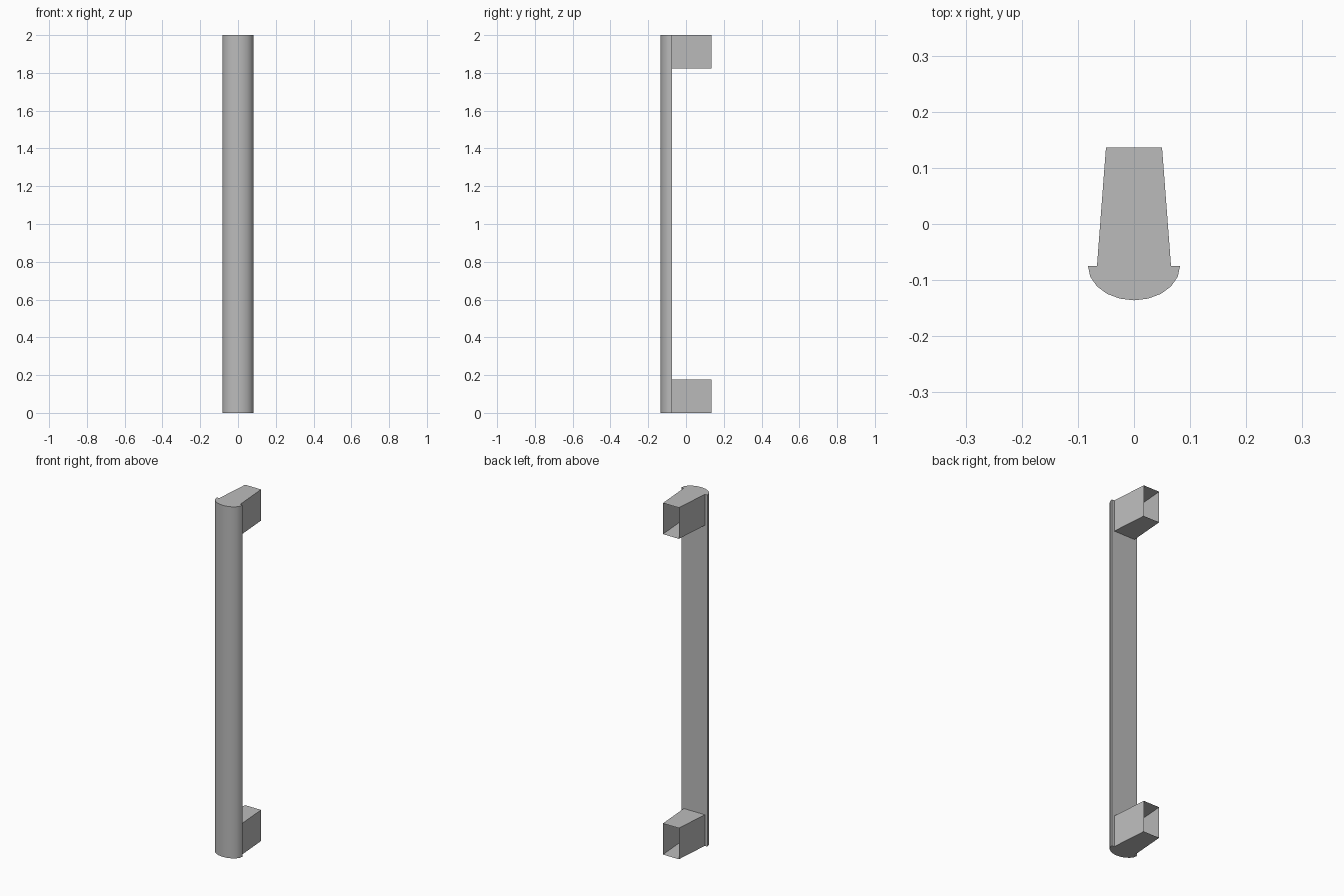
import bpy
import bmesh
import math

# Remove the default cube
cube = bpy.data.objects.get("Cube")
if cube:
    bpy.data.objects.remove(cube, do_unlink=True)

HEIGHT = 2.0
GRIP_BACK, BACK = -0.075, 0.136
GRIP_RX, GRIP_RY = 0.082, 0.061
MOUNT_H = 0.177
SEGMENTS = 10

metal = bpy.data.materials.new("Grey Metal")
metal.use_nodes = True
grey = (0.5, 0.5, 0.5, 1.0)
metal.diffuse_color = grey
metal.node_tree.nodes["Principled BSDF"].inputs["Base Color"].default_value = grey


def prism(name, profile, z0, z1, open_side=()):
    """Extrude an xy outline upwards, leaving the listed side faces open."""
    bm = bmesh.new()
    low = [bm.verts.new((x, y, z0)) for x, y in profile]
    high = [bm.verts.new((x, y, z1)) for x, y in profile]
    n = len(profile)
    bm.faces.new(low[::-1])
    bm.faces.new(high)
    for i in range(n):
        if i not in open_side:
            j = (i + 1) % n
            bm.faces.new((low[i], low[j], high[j], high[i]))
    mesh = bpy.data.meshes.new(name)
    bm.to_mesh(mesh)
    bm.free()
    mesh.materials.append(metal)
    obj = bpy.data.objects.new(name, mesh)
    bpy.context.collection.objects.link(obj)
    return obj


# Long grip: half-oval section, rounded at the front, flat at the back
arc = [math.pi + math.pi * i / SEGMENTS for i in range(SEGMENTS + 1)]
grip = prism("grip", [(GRIP_RX * math.cos(a), GRIP_BACK + GRIP_RY * math.sin(a))
                      for a in arc], 0, HEIGHT)
bpy.ops.object.select_all(action="DESELECT")
grip.select_set(True)
bpy.context.view_layer.objects.active = grip
bpy.ops.object.shade_smooth_by_angle(angle=math.radians(35))

# Tapered hollow mounts, open at the back and where they meet the grip
taper = [(-0.066, GRIP_BACK), (0.066, GRIP_BACK), (0.05, BACK), (-0.05, BACK)]
for name, base in (("lower_mount", 0), ("upper_mount", HEIGHT - MOUNT_H)):
    prism(name, taper, base, base + MOUNT_H, open_side=(0, 2))
